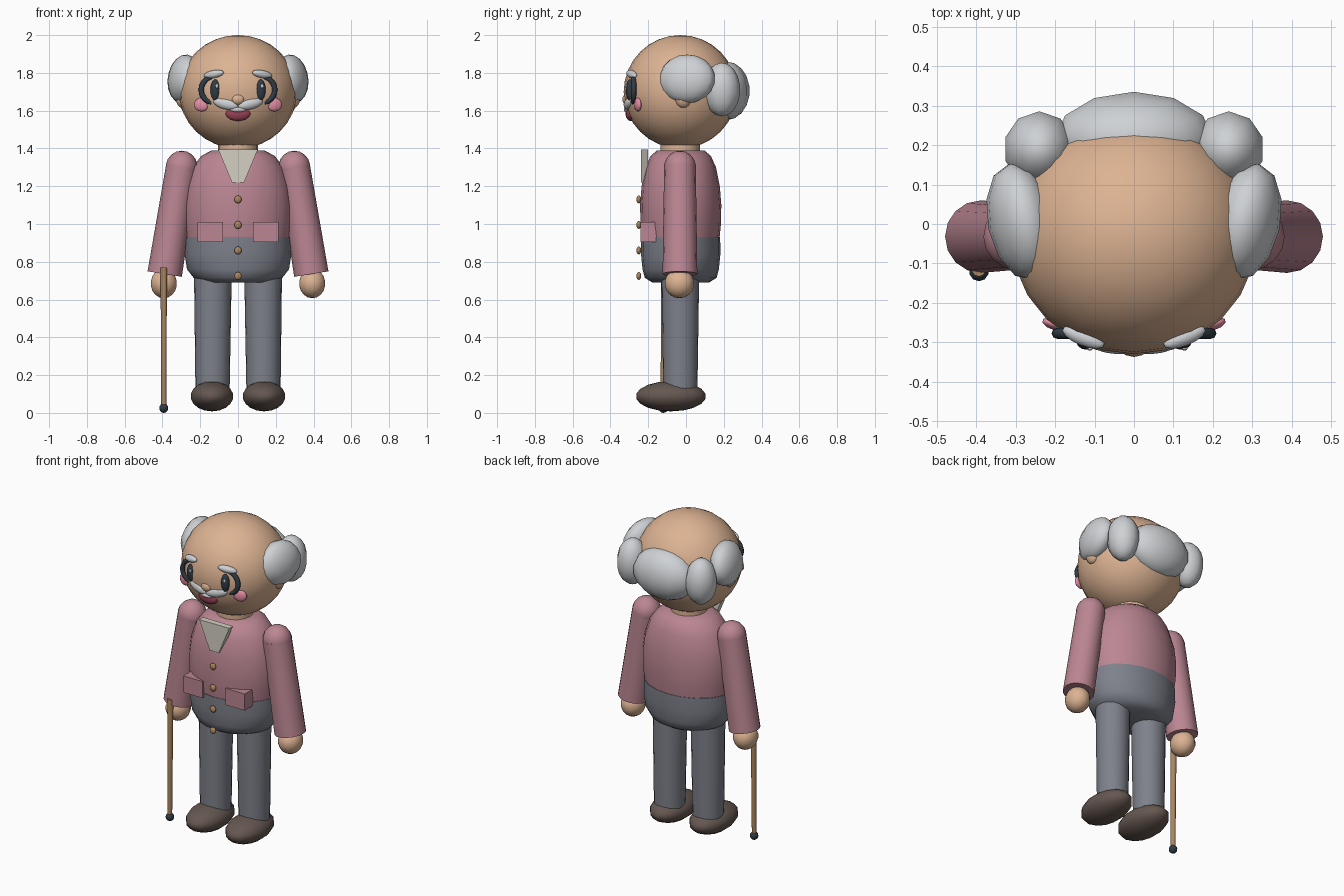
import bpy, bmesh, math
from mathutils import Vector

if "Cube" in bpy.data.objects:
    bpy.data.objects.remove(bpy.data.objects["Cube"])

PALETTE = {
    "skin": (0.72, 0.45, 0.29), "hair": (0.62, 0.64, 0.66), "jacket": (0.50, 0.24, 0.29),
    "trousers": (0.21, 0.22, 0.26), "shoe": (0.13, 0.095, 0.08), "wood": (0.42, 0.24, 0.11),
    "dark": (0.03, 0.045, 0.06), "pink": (0.80, 0.28, 0.38), "mouth": (0.35, 0.06, 0.10),
    "shirt": (0.66, 0.63, 0.55), "white": (0.9, 0.9, 0.9)}
MATS = {}
for key, rgb in PALETTE.items():
    MATS[key] = bpy.data.materials.new(key)
    MATS[key].diffuse_color = (*rgb, 1)


def finish(name, mat, smooth=True):
    ob = bpy.context.object
    ob.name = name
    ob.data.materials.append(MATS[mat])
    if smooth:
        bpy.ops.object.shade_smooth_by_angle(angle=math.radians(50))
    return ob


def ball(name, mat, loc, radii, rot=(0, 0, 0), seg=14, rings=9):
    bpy.ops.mesh.primitive_uv_sphere_add(segments=seg, ring_count=rings, location=loc,
                                         rotation=[math.radians(a) for a in rot])
    bpy.context.object.scale = radii
    return finish(name, mat)


def rod(name, mat, a, b, r1, r2, seg=16):
    a, b = Vector(a), Vector(b)
    d = b - a
    bpy.ops.mesh.primitive_cone_add(vertices=seg, radius1=r1, radius2=r2, depth=d.length,
                                    location=(a + b) / 2)
    bpy.context.object.rotation_euler = d.to_track_quat('Z', 'Y').to_euler()
    return finish(name, mat)


def mesh_from(name, mat, bm, smooth=True):
    bmesh.ops.recalc_face_normals(bm, faces=bm.faces)
    me = bpy.data.meshes.new(name)
    bm.to_mesh(me)
    bm.free()
    ob = bpy.data.objects.new(name, me)
    bpy.context.collection.objects.link(ob)
    bpy.ops.object.select_all(action='DESELECT')
    bpy.context.view_layer.objects.active = ob
    ob.select_set(True)
    return finish(name, mat, smooth)


def loft(name, mat, profile, cy, seg=20):
    # elliptical rings of (z, rx, ry), capped at both ends
    bm = bmesh.new()
    rings = [[bm.verts.new((rx * math.cos(2 * math.pi * i / seg),
                            cy + ry * math.sin(2 * math.pi * i / seg), z))
              for i in range(seg)] for z, rx, ry in profile]
    for lo, hi in zip(rings, rings[1:]):
        for i in range(seg):
            j = (i + 1) % seg
            bm.faces.new((lo[i], lo[j], hi[j], hi[i]))
    bm.faces.new(rings[0])
    bm.faces.new(rings[-1])
    return mesh_from(name, mat, bm)


def slab(name, mat, outline, y0, y1):
    # xz outline extruded along y
    bm = bmesh.new()
    f = bm.faces.new([bm.verts.new((x, y0, z)) for x, z in outline])
    ext = bmesh.ops.extrude_face_region(bm, geom=[f])
    bmesh.ops.translate(bm, vec=(0, y1 - y0, 0),
                        verts=[v for v in ext["geom"] if isinstance(v, bmesh.types.BMVert)])
    return mesh_from(name, mat, bm, False)


# Head, neck and central face parts
ball("head", "skin", (0, -0.03, 1.70), (0.312, 0.3, 0.3), seg=24, rings=16)
rod("neck", "skin", (0, -0.03, 1.34), (0, -0.03, 1.45), 0.105, 0.105)
ball("nose", "skin", (0, -0.313, 1.66), (0.036, 0.024, 0.03), seg=10, rings=8)
ball("mouth", "mouth", (0, -0.293, 1.588), (0.068, 0.028, 0.043))
ball("teeth", "white", (0, -0.307, 1.605), (0.045, 0.022, 0.016))
ball("back_hair", "hair", (0, 0.215, 1.705), (0.205, 0.122, 0.155), seg=12)

# Torso: jacket above, trouser belly below
loft("jacket", "jacket", [(0.92, 0.275, 0.205), (1.0, 0.285, 0.213), (1.1, 0.288, 0.215),
                          (1.2, 0.275, 0.207), (1.3, 0.24, 0.187), (1.36, 0.195, 0.16),
                          (1.39, 0.14, 0.125)], -0.028)
loft("trouser_seat", "trousers", [(0.69, 0.17, 0.15), (0.715, 0.235, 0.19), (0.76, 0.27, 0.202),
                                  (0.84, 0.283, 0.21), (0.93, 0.28, 0.209)], -0.028)
slab("shirt_front", "shirt", [(-0.105, 1.395), (0.105, 1.395), (0.032, 1.22), (-0.032, 1.22)],
     -0.238, -0.2)
for z in (1.13, 0.995, 0.86, 0.725):
    ball("button", "wood", (0, -0.25, z), (0.02, 0.013, 0.021), seg=10, rings=8)

# Paired parts
for s, side in ((-1, "right"), (1, "left")):
    ball(side + "_side_hair", "hair", (s * 0.285, 0.005, 1.768), (0.085, 0.152, 0.13),
         (0, s * -8, s * -12), seg=12)
    ball(side + "_rear_hair", "hair", (s * 0.24, 0.19, 1.712), (0.092, 0.097, 0.142), seg=10)
    ball(side + "_ear", "skin", (s * 0.295, -0.015, 1.665), (0.035, 0.045, 0.05), seg=10)
    ball(side + "_eye", "dark", (s * 0.12, -0.297, 1.71), (0.027, 0.022, 0.056))
    ball(side + "_eye_glint", "white", (s * 0.12 + 0.008, -0.316, 1.73), (0.008, 0.005, 0.011), seg=8)
    ball(side + "_brow", "hair", (s * 0.128, -0.287, 1.793), (0.058, 0.022, 0.021),
         (0, s * 10, s * 22))
    ball(side + "_cheek", "pink", (s * 0.193, -0.255, 1.632), (0.042, 0.017, 0.036),
         (0, 0, s * 15), seg=10)
    ball(side + "_moustache", "hair", (s * 0.066, -0.302, 1.637), (0.07, 0.025, 0.03),
         (0, s * -14, s * 12))
    bpy.ops.mesh.primitive_torus_add(major_segments=24, minor_segments=8, major_radius=0.068,
                                     minor_radius=0.014, location=(s * 0.127, -0.277, 1.71),
                                     rotation=(math.pi / 2, 0, 0))
    finish(side + "_glasses_rim", "dark")
    slab(side + "_pocket", "jacket", [(s * 0.08, 0.905), (s * 0.215, 0.905),
                                      (s * 0.215, 1.01), (s * 0.08, 1.01)], -0.24, -0.15)
    # Arm, hand, leg, shoe
    rod(side + "_sleeve", "jacket", (s * 0.388, -0.032, 0.735), (s * 0.298, -0.032, 1.3), 0.092, 0.084)
    ball(side + "_shoulder", "jacket", (s * 0.298, -0.032, 1.3), (0.085, 0.085, 0.088), seg=16)
    ball(side + "_hand", "skin", (s * 0.393, -0.035, 0.685), (0.071, 0.078, 0.078))
    rod(side + "_leg", "trousers", (s * 0.135, -0.03, 0.08), (s * 0.133, -0.03, 0.75), 0.09, 0.1, 20)
    ball(side + "_shoe", "shoe", (s * 0.138, -0.08, 0.088), (0.116, 0.186, 0.08))

# Walking cane
rod("cane", "wood", (-0.393, -0.12, 0.03), (-0.393, -0.115, 0.77), 0.014, 0.018, 10)
ball("cane_tip", "dark", (-0.393, -0.12, 0.025), (0.025, 0.025, 0.025), seg=10, rings=8)

for m in bpy.data.materials:
    if m.users and not m.is_grease_pencil:
        m.use_nodes = True
        m.node_tree.nodes["Principled BSDF"].inputs["Base Color"].default_value = m.diffuse_color
